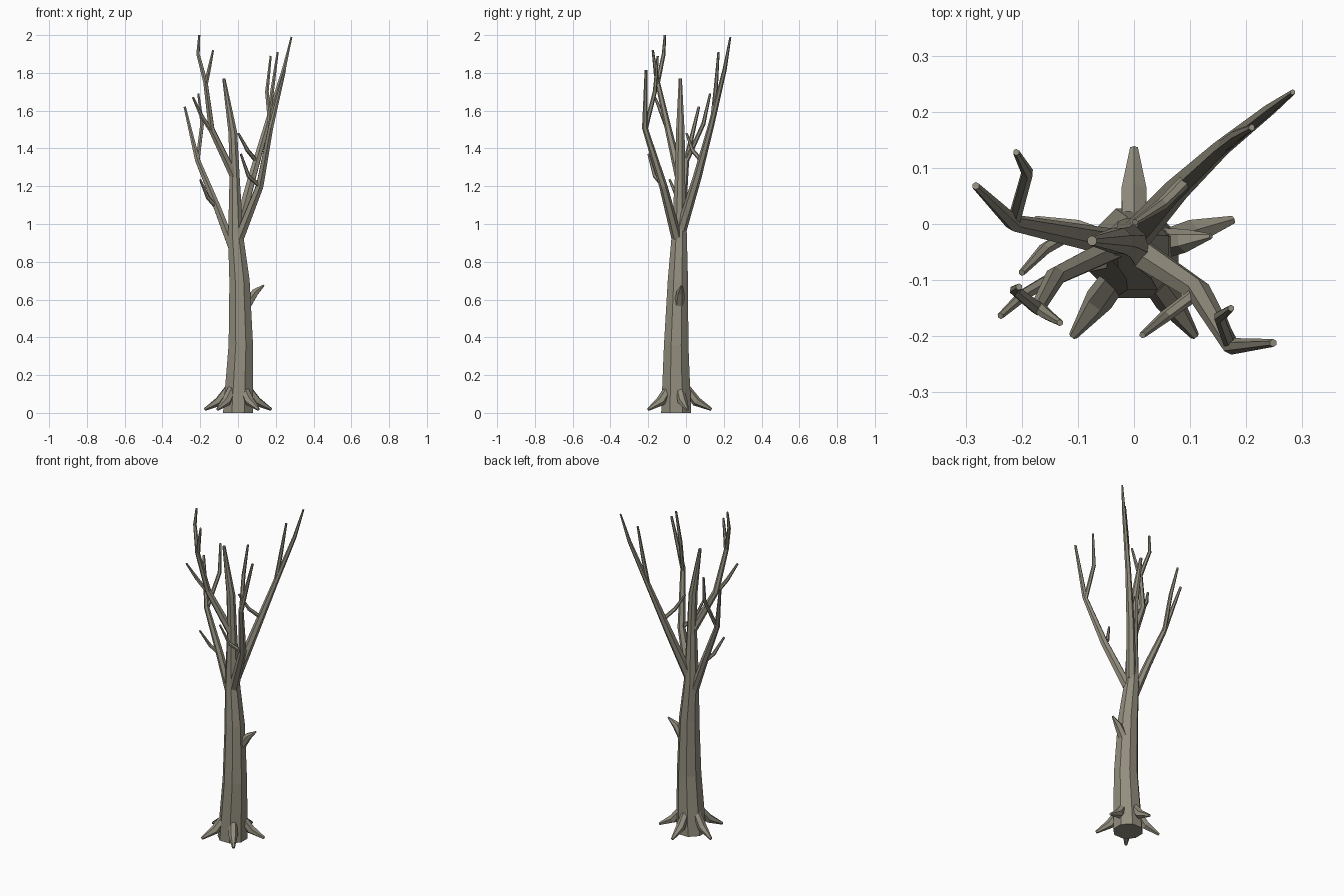
import bpy, bmesh, math
from mathutils import Vector

bark = bpy.data.materials.new("bark")
bark.diffuse_color = (0.29, 0.27, 0.21, 1)


def limb(name, pts, sides=6, flat_start=False):
    """Faceted tapered tube through (x, y, z, radius) points."""
    bm = bmesh.new()
    ps = [Vector(p[:3]) for p in pts]
    n = len(ps)
    u, rings = Vector((1, 0, 0)), []
    for i in range(n):
        t = Vector((0, 0, 0))
        if i > 0:
            t += (ps[i] - ps[i - 1]).normalized()
        if i < n - 1:
            t += (ps[i + 1] - ps[i]).normalized()
        if i == 0 and flat_start:
            t = Vector((0, 0, 1))
        t.normalize()
        if i == 0 and abs(t.x) > 0.8:
            u = Vector((0, 1, 0))
        u = (u - t * u.dot(t)).normalized()
        v = t.cross(u)
        ring = []
        for k in range(sides):
            a = math.tau * (k + 0.5) / sides
            ring.append(bm.verts.new(ps[i] + (u * math.cos(a) + v * math.sin(a)) * pts[i][3]))
        rings.append(ring)
    for a, b in zip(rings, rings[1:]):
        for k in range(sides):
            j = (k + 1) % sides
            bm.faces.new((a[k], a[j], b[j], b[k]))
    bm.faces.new(rings[0][::-1])
    bm.faces.new(rings[-1])
    bmesh.ops.recalc_face_normals(bm, faces=bm.faces[:])
    me = bpy.data.meshes.new(name)
    bm.to_mesh(me)
    bm.free()
    me.materials.append(bark)
    ob = bpy.data.objects.new(name, me)
    bpy.context.collection.objects.link(ob)
    return ob


# Trunk
limb("trunk", [(0, -0.052, 0, 0.086), (0.015, -0.052, 0.36, 0.070), (0.008, -0.043, 0.7, 0.058),
               (-0.012, -0.036, 0.93, 0.044), (-0.018, -0.032, 1.25, 0.029),
               (-0.027, -0.03, 1.48, 0.025), (-0.075, -0.03, 1.77, 0.009)], 8, True)

# Broken stub on the trunk
limb("stub", [(0.05, -0.035, 0.58, 0.028), (0.092, -0.03, 0.64, 0.021), (0.137, -0.022, 0.675, 0.005)])

# Roots flaring evenly around the base
for k in range(5):
    a = math.radians(90 + 72 * k)
    c, s = math.cos(a), math.sin(a)
    limb("root", [(r * c, -0.05 + r * s, z, w) for r, z, w in
                  ((0.05, 0.13, 0.024), (0.105, 0.06, 0.026), (0.185, 0.018, 0.008))])

# Main branches
limb("left_branch", [(-0.03, -0.035, 0.88, 0.026), (-0.115, -0.018, 1.1, 0.021),
                     (-0.215, 0.002, 1.34, 0.015), (-0.282, 0.068, 1.62, 0.007)])
limb("back_right_branch", [(0.0, -0.025, 0.97, 0.029), (0.075, 0.06, 1.25, 0.023),
                           (0.155, 0.135, 1.53, 0.016), (0.243, 0.205, 1.82, 0.011),
                           (0.283, 0.235, 1.99, 0.005)])
limb("front_right_branch", [(0.008, -0.05, 0.93, 0.028), (0.115, -0.12, 1.2, 0.022),
                            (0.173, -0.218, 1.51, 0.015), (0.248, -0.212, 1.815, 0.007)])
limb("front_left_branch", [(-0.02, -0.035, 1.25, 0.024), (-0.14, -0.093, 1.5, 0.018),
                           (-0.172, -0.15, 1.75, 0.013), (-0.212, -0.118, 1.9, 0.010),
                           (-0.205, -0.112, 2.0, 0.006)])

# Twigs forking from the branches
twigs = [
    [(-0.215, 0.002, 1.33), (-0.19, 0.092, 1.53), (-0.21, 0.128, 1.69)],
    [(-0.115, -0.018, 1.09), (-0.16, -0.045, 1.14), (-0.2, -0.087, 1.235)],
    [(0.16, 0.14, 1.55), (0.183, 0.158, 1.72), (0.21, 0.172, 1.91)],
    [(0.1, 0.085, 1.33), (0.05, 0.035, 1.39), (0.002, 0.003, 1.48)],
    [(0.172, -0.215, 1.5), (0.153, -0.165, 1.7), (0.173, -0.15, 1.89)],
    [(0.115, -0.12, 1.2), (0.055, -0.165, 1.255), (0.015, -0.198, 1.37)],
    [(-0.17, -0.148, 1.74), (-0.157, -0.16, 1.8), (-0.132, -0.176, 1.92)],
    [(-0.14, -0.093, 1.49), (-0.195, -0.125, 1.575), (-0.238, -0.164, 1.67)],
]
for path in twigs:
    limb("twig", [(*p, r) for p, r in zip(path, (0.012, 0.011, 0.006))])
